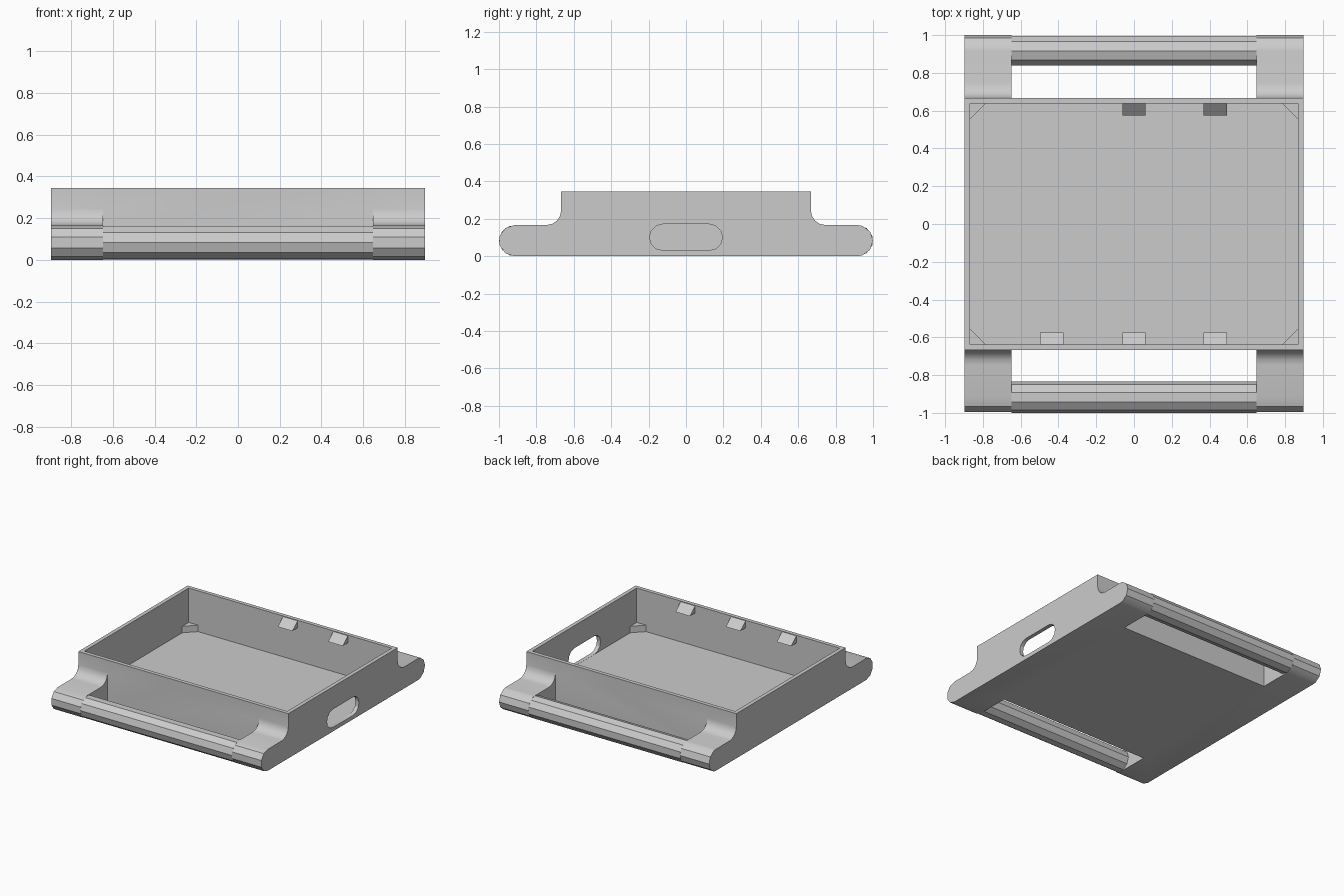
import bpy, bmesh
from math import cos, sin, radians

cube = bpy.data.objects.get("Cube")
if cube:
    bpy.data.objects.remove(cube)

grey = bpy.data.materials.new("plain grey")
grey.use_nodes = True
colour = (0.6, 0.6, 0.6, 1)
grey.diffuse_color = colour
grey.node_tree.nodes["Principled BSDF"].inputs["Base Color"].default_value = colour

HALF_X, HALF_Y, TOP = 0.897, 0.667, 0.345    # tray outside
WALL, FLOOR = 0.03, 0.03
IN_X, IN_Y = HALF_X - WALL, HALF_Y - WALL    # tray inside
GRIP_X, R = 0.648, 0.083                     # handle opening and bar radius
BAR_Y = 1 - R


def prism(name, points, low, high, axis="x"):
    """Extrude a closed outline: (y, z) along x, or (x, y) along z."""
    def place(p, t):
        return (t, p[0], p[1]) if axis == "x" else (p[0], p[1], t)
    bm = bmesh.new()
    a = [bm.verts.new(place(p, low)) for p in points]
    b = [bm.verts.new(place(p, high)) for p in points]
    bm.faces.new(a)
    bm.faces.new(b)
    for i in range(len(a)):
        j = (i + 1) % len(a)
        bm.faces.new((a[i], a[j], b[j], b[i]))
    bmesh.ops.recalc_face_normals(bm, faces=bm.faces)
    mesh = bpy.data.meshes.new(name)
    bm.to_mesh(mesh)
    bm.free()
    mesh.materials.append(grey)
    obj = bpy.data.objects.new(name, mesh)
    bpy.context.collection.objects.link(obj)
    return obj


def arc(cy, cz, r, start, stop, steps):
    angles = [radians(start + (stop - start) * i / steps) for i in range(steps + 1)]
    return [(cy + r * cos(a), cz + r * sin(a)) for a in angles]


def rect(x0, x1, y0, y1):
    return [(x0, y0), (x1, y0), (x1, y1), (x0, y1)]


def cut(target, cutter):
    mod = target.modifiers.new("cut", "BOOLEAN")
    mod.operation, mod.solver, mod.object = "DIFFERENCE", "EXACT", cutter
    bpy.context.view_layer.objects.active = target
    bpy.ops.object.modifier_apply(modifier=mod.name)
    bpy.data.objects.remove(cutter)


# Tray body: side outline with rounded feet and concave shoulders
F = 0.08
back_foot = [(BAR_Y, 0)] + arc(BAR_Y, R, R, -72, 72, 4) + [(BAR_Y, 2 * R)]
back_fillet = arc(HALF_Y + F, 2 * R + F, F, 270, 180, 4)
front_fillet = arc(-HALF_Y - F, 2 * R + F, F, 0, -90, 4)
front_foot = arc(-BAR_Y, R, R, 90, 270, 5)
outline = (back_foot + back_fillet + [(HALF_Y, TOP), (-HALF_Y, TOP)]
           + front_fillet + front_foot)
body = prism("tray_body", outline, -HALF_X, HALF_X)

# Hollow inside and the two handle openings
cut(body, prism("cavity", rect(-IN_X, IN_X, -IN_Y, IN_Y), FLOOR, 1, "z"))
for s in (-1, 1):
    y0, y1 = sorted((s * HALF_Y, s * 1.2))
    cut(body, prism("opening", rect(-GRIP_X, GRIP_X, y0, y1), -1, 1, "z"))

# Rounded slot through the left wall only
slot = arc(0.125, 0.101, 0.07, -90, 90, 6) + arc(-0.125, 0.101, 0.07, 90, 270, 6)
cut(body, prism("slot", slot, IN_X - 0.02, 1.2))

bpy.ops.object.select_all(action="DESELECT")
body.select_set(True)
bpy.context.view_layer.objects.active = body
bpy.ops.object.shade_smooth_by_angle(angle=radians(30))

# Ten-sided handle bars
for name, y, turn in (("front_bar", -BAR_Y, 0), ("back_bar", BAR_Y, 18)):
    prism(name, arc(y, R, R, turn, turn + 324, 9), -GRIP_X, GRIP_X)

# Triangular posts in the inner corners
for sx, side in ((-1, "right"), (1, "left")):
    for sy, end in ((-1, "front"), (1, "back")):
        x, y = sx * IN_X, sy * IN_Y
        prism(f"{end}_{side}_corner_post",
              [(x, y), (x - sx * F, y), (x, y - sy * F)], FLOOR, 0.08, "z")

# Wedge clips below the rim: three in front, two at the back
for s, end, places in ((-1, "front", (-0.435, 0, 0.43)), (1, "back", (0, 0.43))):
    for i, x in enumerate(places):
        y = s * IN_Y
        prism(f"{end}_clip_{i + 1}",
              [(y, TOP - 0.005), (y - s * 0.063, 0.285), (y, 0.285)],
              x - 0.062, x + 0.062)
